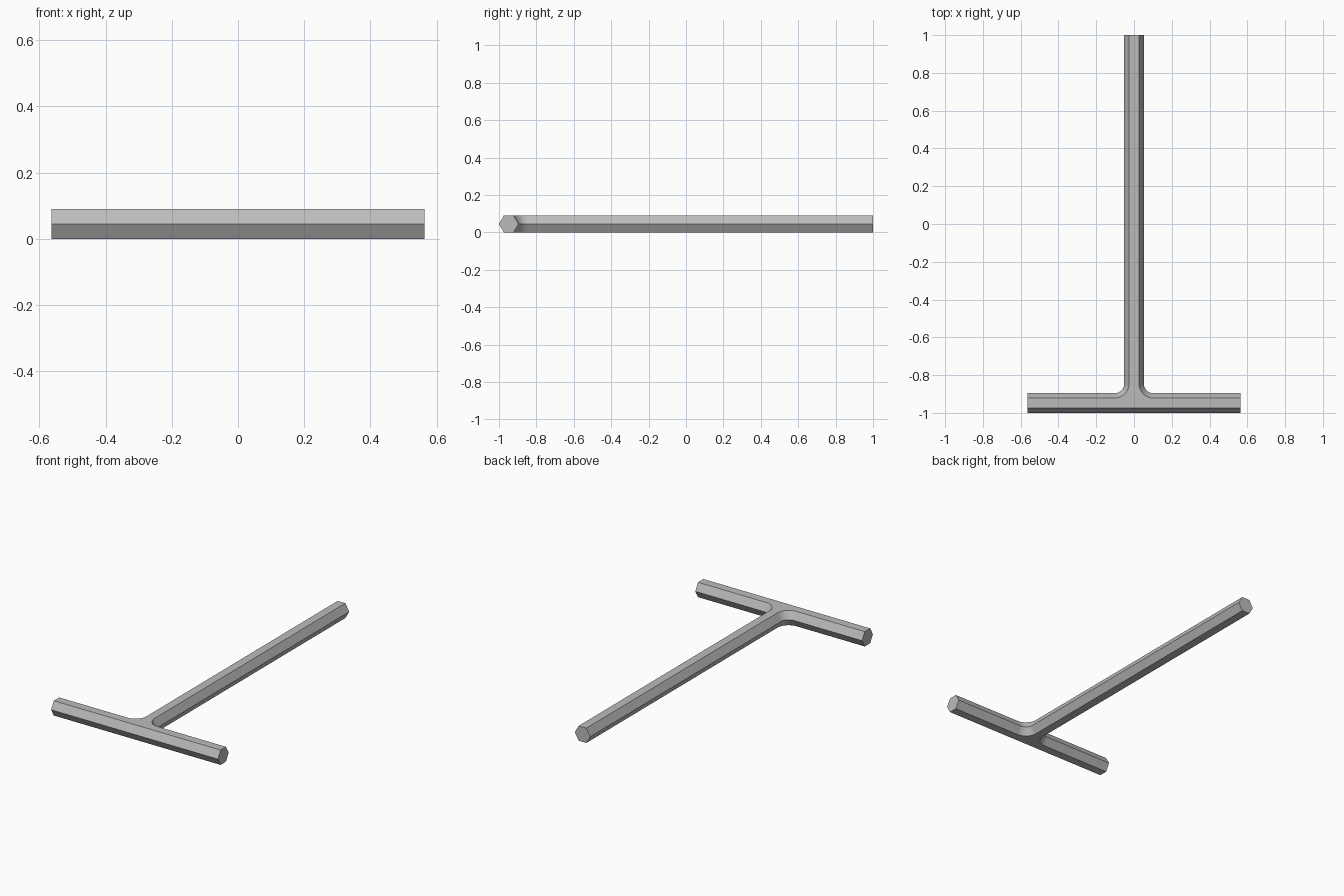
import bpy
import bmesh
import math

cube = bpy.data.objects.get("Cube")
if cube:
    bpy.data.objects.remove(cube, do_unlink=True)

R = 0.0523                        # corner radius of the hexagonal bar
H = R * math.sqrt(3)              # height across the flats
HALF = 0.564                      # half length of the cross bar
FILLET = 0.05                     # fillet radius at the widest level
STEPS = 16

steel = bpy.data.materials.new("grey steel")
steel.use_nodes = True
grey = (0.5, 0.5, 0.5, 1.0)
steel.diffuse_color = grey
steel.node_tree.nodes["Principled BSDF"].inputs["Base Color"].default_value = grey


def outline(inset):
    """T outline whose long sides are inset, with rounded inner corners."""
    cx, cy = R + FILLET, -1 + 2 * R + FILLET
    r = FILLET + inset
    right = [(HALF, -1 + inset), (HALF, -1 + 2 * R - inset)]
    for i in range(STEPS + 1):
        a = -math.pi / 2 * (1 + i / STEPS)
        right.append((cx + r * math.cos(a), cy + r * math.sin(a)))
    right.append((R - inset, 1))
    return right + [(-x, y) for x, y in reversed(right)]


# T-shaped hexagonal bar: three stacked outlines, narrow, wide, narrow
bm = bmesh.new()
rings = [[bm.verts.new((x, y, z)) for x, y in outline(inset)]
         for inset, z in ((R / 2, 0), (0, H / 2), (R / 2, H))]
n = len(rings[0])
for low, high in zip(rings, rings[1:]):
    for i in range(n):
        j = (i + 1) % n
        bm.faces.new((low[i], low[j], high[j], high[i]))
bm.faces.new(rings[-1])
bm.faces.new(list(reversed(rings[0])))
bmesh.ops.recalc_face_normals(bm, faces=bm.faces)

mesh = bpy.data.meshes.new("hex_t_bar")
bm.to_mesh(mesh)
bm.free()
mesh.materials.append(steel)
bar = bpy.data.objects.new("hex_t_bar", mesh)
bpy.context.collection.objects.link(bar)

# Smooth fillets, sharp hexagon edges
bpy.ops.object.select_all(action="DESELECT")
bar.select_set(True)
bpy.context.view_layer.objects.active = bar
bpy.ops.object.shade_smooth_by_angle(angle=math.radians(30))
